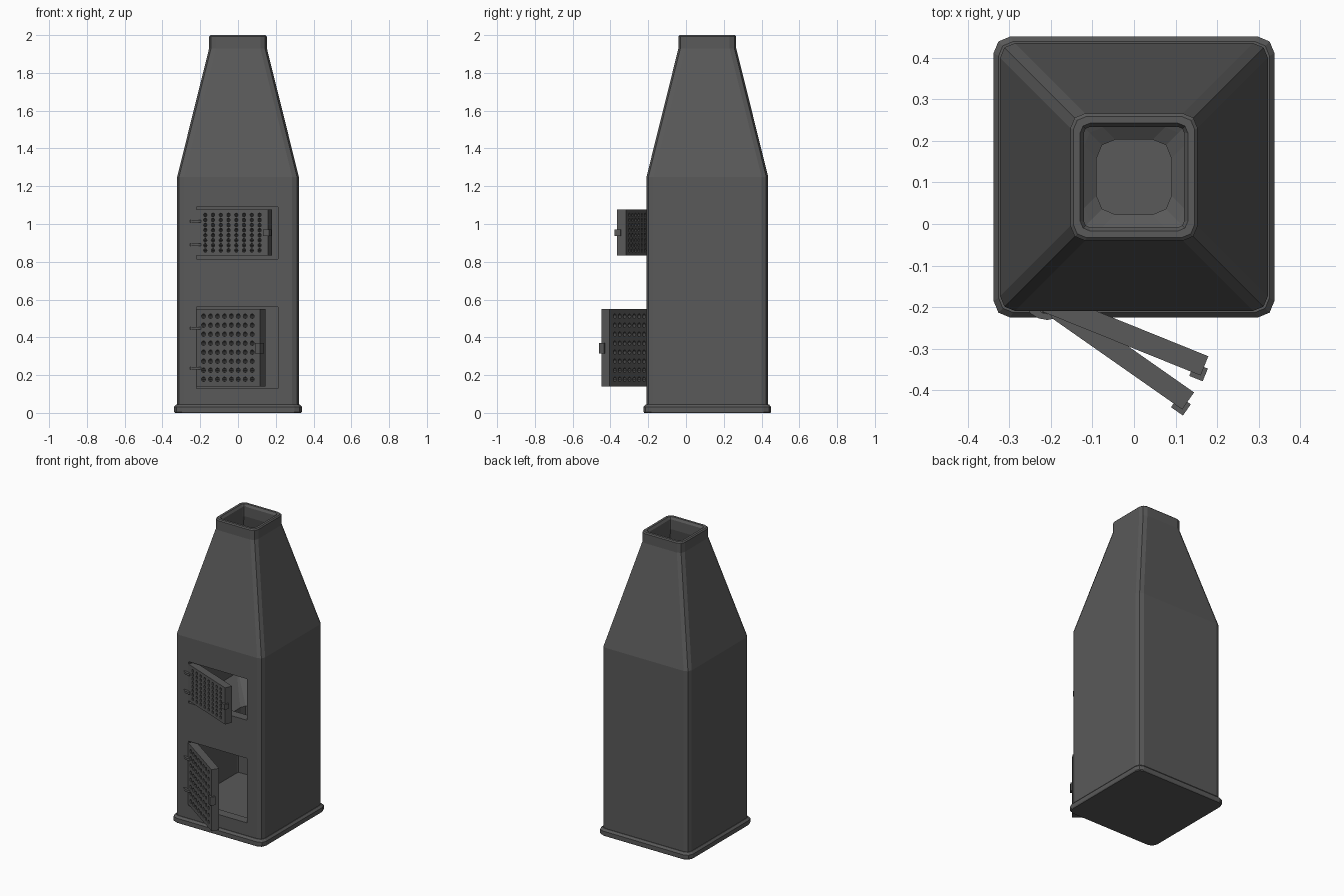
import bpy, bmesh, math
from mathutils import Matrix, Vector

if "Cube" in bpy.data.objects:
    bpy.data.objects.remove(bpy.data.objects["Cube"])

CY = 0.113  # depth centre of the tower
iron = bpy.data.materials.new("dark iron")
iron.diffuse_color = (0.1, 0.1, 0.1, 1)
iron.use_nodes = True
iron.node_tree.nodes["Principled BSDF"].inputs["Base Color"].default_value = iron.diffuse_color


def finish(bm, name, matrix=None):
    bmesh.ops.remove_doubles(bm, verts=bm.verts, dist=1e-5)
    bmesh.ops.recalc_face_normals(bm, faces=bm.faces)
    if matrix:
        bm.transform(matrix)
    me = bpy.data.meshes.new(name)
    bm.to_mesh(me)
    bm.free()
    me.materials.append(iron)
    ob = bpy.data.objects.new(name, me)
    bpy.context.collection.objects.link(ob)
    return ob


def ring(bm, h, c, z):
    """Square ring of half width h, corners rounded by c in two steps."""
    vs = []
    for k in range(4):
        for a in (0, 45, 90):
            t = math.radians(a)
            p = Vector((h - c + c * math.cos(t), h - c + c * math.sin(t), z))
            p.rotate(Matrix.Rotation(k * math.pi / 2, 3, 'Z'))
            vs.append(bm.verts.new(p + Vector((0, CY, 0))))
    return vs


def loft(name, sections, caps=True):
    """Skin a list of (half, corner, z); caps=False closes it on itself."""
    bm = bmesh.new()
    rs = [ring(bm, *s) for s in sections]
    pairs = list(zip(rs, rs[1:]))
    if not caps:
        pairs.append((rs[-1], rs[0]))
    for a, b in pairs:
        for i in range(12):
            j = (i + 1) % 12
            bm.faces.new((a[i], a[j], b[j], b[i]))
    if caps:
        bm.faces.new(rs[0])
        bm.faces.new(rs[-1])
    return finish(bm, name)


def box(name, lo, hi, matrix=None):
    bm = bmesh.new()
    size = [b - a for a, b in zip(lo, hi)]
    mid = [(a + b) / 2 for a, b in zip(lo, hi)]
    bmesh.ops.create_cube(bm, size=1, matrix=Matrix.Translation(mid) @ Matrix.Diagonal((*size, 1)))
    return finish(bm, name, matrix)


def prism(name, pts, z0, z1):
    bm = bmesh.new()
    f = bm.faces.new([bm.verts.new((x, y, z0)) for x, y in pts])
    r = bmesh.ops.extrude_face_region(bm, geom=[f])
    for v in r["geom"]:
        if isinstance(v, bmesh.types.BMVert):
            v.co.z = z1
    return finish(bm, name)


# hollow tower: outer skin, rim, inner flue and chamber
body = loft("stove_body", [
    (0.322, 0.035, 0.02), (0.322, 0.035, 1.25), (0.153, 0.035, 1.93),
    (0.153, 0.035, 1.993), (0.146, 0.032, 2.0), (0.13, 0.025, 2.0),
    (0.12, 0.012, 1.985), (0.12, 0.012, 1.92), (0.26, 0.012, 1.24), (0.26, 0.012, 0.12)])

# plinth
loft("plinth", [(0.334, 0.04, 0), (0.338, 0.04, 0.006), (0.338, 0.04, 0.032),
                (0.326, 0.035, 0.045)])

# hearth between the two chambers, sloping to a drop hole
loft("hearth_funnel", [(0.265, 0.012, 0.79), (0.12, 0.045, 0.70), (0.09, 0.045, 0.68),
                       (0.09, 0.045, 0.61), (0.265, 0.012, 0.61)], caps=False)

# door openings
for z0, z1 in ((0.13, 0.56), (0.815, 1.09)):
    cutter = box("opening_cutter", (-0.22, -0.4, z0), (0.213, 0.0, z1))
    cutter.hide_render = True
    m = body.modifiers.new("opening", 'BOOLEAN')
    m.operation, m.solver, m.object = 'DIFFERENCE', 'EXACT', cutter
    bpy.context.view_layer.objects.active = body
    bpy.ops.object.modifier_apply(modifier=m.name)
    bpy.data.objects.remove(cutter)


def perforated_door(name, z0, z1, cols, rows, first_x, last_x, first_z, last_z, r, matrix):
    """Slab of 0.41 x 0.05 with a grid of through holes."""
    bm = bmesh.new()

    def lines(n, first, last, lo, hi):
        step = (last - first) / (n - 1)
        mids = [first + step * i for i in range(n)]
        return mids, [lo] + [m + step / 2 for m in mids[:-1]] + [hi]

    xs, xe = lines(cols, first_x, last_x, 0, 0.41)
    zs, ze = lines(rows, first_z, last_z, z0, z1)
    for i, x in enumerate(xs):
        for j, z in enumerate(zs):
            xa, xb, za, zb = xe[i], xe[i + 1], ze[j], ze[j + 1]
            edge = [(xb, z), (xb, zb), (x, zb), (xa, zb), (xa, z), (xa, za), (x, za), (xb, za)]
            hole = [(x + r * math.cos(k * math.pi / 4), z + r * math.sin(k * math.pi / 4))
                    for k in range(8)]
            sides = []
            for y in (0, 0.05):
                o = [bm.verts.new((px, y, pz)) for px, pz in edge]
                h = [bm.verts.new((px, y, pz)) for px, pz in hole]
                for k in range(8):
                    n = (k + 1) % 8
                    bm.faces.new((o[k], o[n], h[n], h[k]))
                sides.append(h)
            a, b = sides
            for k in range(8):
                n = (k + 1) % 8
                bm.faces.new((a[k], a[n], b[n], b[k]))
    bmesh.ops.remove_doubles(bm, verts=bm.verts, dist=1e-5)
    bmesh.ops.bridge_loops(bm, edges=[e for e in bm.edges if e.is_boundary])
    return finish(bm, name, matrix)


def swing(angle):
    return Matrix.Translation((-0.22, -0.211, 0)) @ Matrix.Rotation(math.radians(-angle), 4, 'Z')


low, up = swing(35), swing(22)
perforated_door("lower_door", 0.14, 0.55, 8, 8, 0.045, 0.36, 0.178, 0.512, 0.013, low)
perforated_door("upper_door", 0.832, 1.076, 8, 8, 0.05, 0.36, 0.86, 1.048, 0.01, up)

# latches on the free edges
for name, m, z in (("lower_latch", low, 0.343), ("upper_latch", up, 0.953)):
    h = 0.028 if m is low else 0.017
    box(name + "_plate", (0.385, -0.011, z - h), (0.42, 0.002, z + h), m)
    box(name + "_hook", (0.408, -0.011, z - h), (0.42, 0.022, z + h), m)

# curved hinge straps
strap = [(-0.257, -0.2), (-0.25, -0.215), (-0.23, -0.227), (-0.208, -0.231),
         (-0.195, -0.228), (-0.2, -0.218), (-0.222, -0.213), (-0.235, -0.2)]
for i, z in enumerate((0.236, 0.448, 0.891, 1.015)):
    prism(f"hinge_{i + 1}", strap, z - 0.007, z + 0.007)
